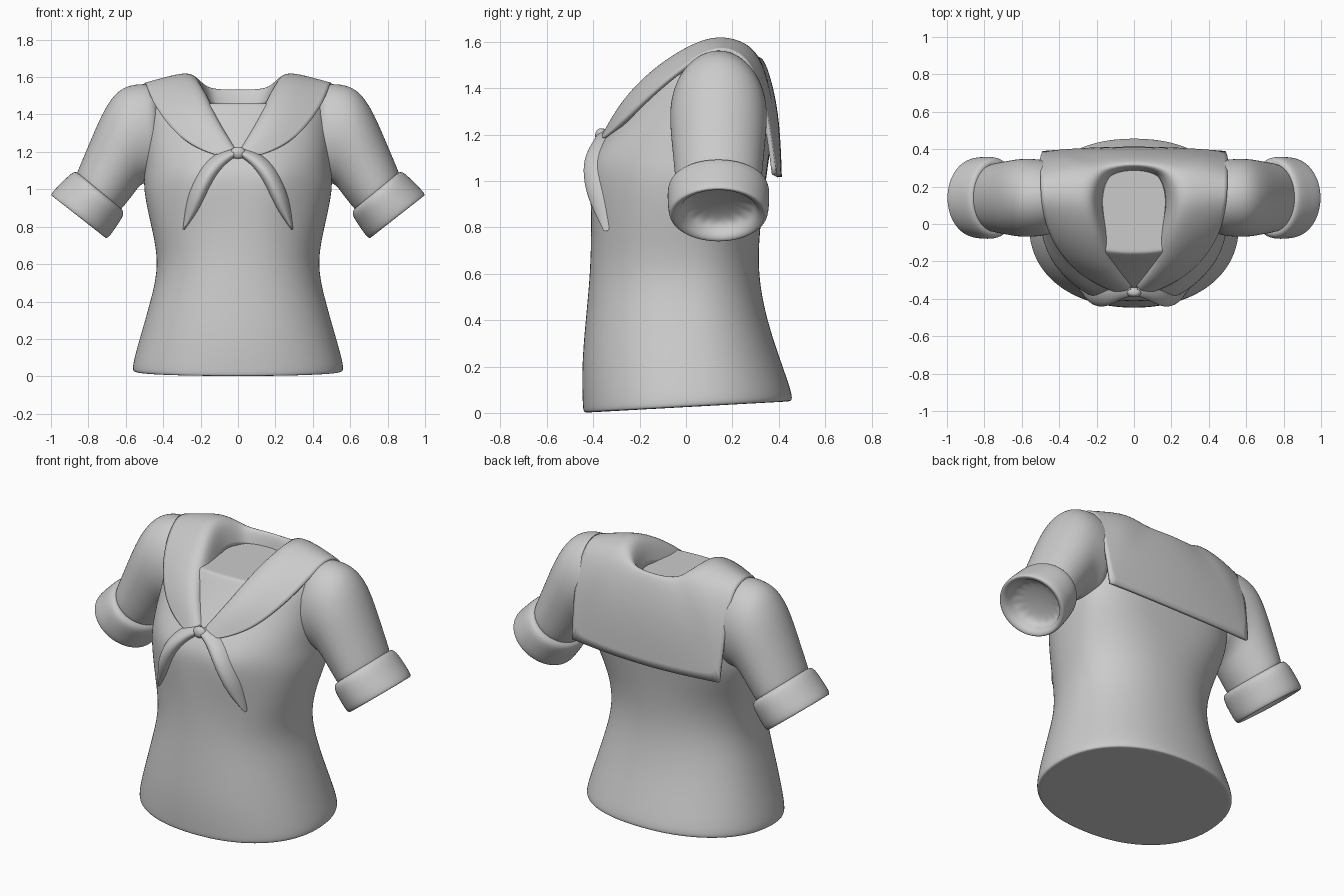
import bpy, bmesh, math
from math import sin, cos, tau

if "Cube" in bpy.data.objects:
    bpy.data.objects.remove(bpy.data.objects["Cube"])

GREY = (0.6, 0.6, 0.6, 1)
mat = bpy.data.materials.new("plain grey cloth")
mat.use_nodes = True
mat.diffuse_color = GREY
mat.node_tree.nodes["Principled BSDF"].inputs["Base Color"].default_value = GREY


def loft(name, rows, closed=False, caps=(False, False), mirror=False, thick=0, corner=None):
    """Skin rows of points into a smooth subdivided surface."""
    bm = bmesh.new()
    crease = bm.verts.layers.float.new("crease_vert")
    vs = [[bm.verts.new(p) for p in r] for r in rows]
    n = len(rows[0])
    for a, b in zip(vs, vs[1:]):
        for i in range(n if closed else n - 1):
            j = (i + 1) % n
            bm.faces.new((a[i], a[j], b[j], b[i]))
    for cap, ring in zip(caps, (vs[0], vs[-1])):
        if cap:
            bm.faces.new(ring)
    if corner:
        vs[corner[0]][corner[1]][crease] = 1.0
    bmesh.ops.recalc_face_normals(bm, faces=bm.faces)
    for f in bm.faces:
        f.smooth = True
    me = bpy.data.meshes.new(name)
    bm.to_mesh(me)
    bm.free()
    me.materials.append(mat)
    ob = bpy.data.objects.new(name, me)
    bpy.context.collection.objects.link(ob)
    if mirror:
        ob.modifiers.new("mirror", "MIRROR").merge_threshold = 0.002
    sub = ob.modifiers.new("smooth", "SUBSURF")
    sub.levels = sub.render_levels = 3
    if thick:
        sol = ob.modifiers.new("cloth", "SOLIDIFY")
        sol.thickness = thick
        sol.offset = -1


# Torso levels: height, half width, front, back
LEVELS = [(0, .565, -.445, .46), (.04, .567, -.448, .46), (.2, .525, -.452, .41),
          (.4, .47, -.435, .35), (.6, .422, -.415, .31), (.8, .465, -.41, .32),
          (1, .51, -.41, .345), (1.1, .5, -.405, .36), (1.2, .5, -.345, .37),
          (1.3, .5, -.27, .365), (1.4, .49, -.2, .345), (1.46, .46, -.16, .3)]


def level(z):
    for a, b in zip(LEVELS, LEVELS[1:]):
        if z <= b[0]:
            t = (z - a[0]) / (b[0] - a[0])
            return [p + (q - p) * t for p, q in zip(a, b)]
    return LEVELS[-1]


def middle(z):
    return .12 * min(max((z - .8) / .5, 0), 1)


def bust(x, z):
    return .03 * math.exp(-((abs(x) - .2) / .12) ** 2 - ((z - 1.04) / .12) ** 2)


def front_y(x, z):
    _, w, yf, _ = level(z)
    c = middle(z)
    return c - (c - yf) * (1 - min(abs(x) / w, 1) ** 2.2) ** (1 / 2.2) - bust(x, z)


def torso_ring(z, scale=1, n=32):
    _, w, yf, yb = level(z)
    c, ring = middle(z), []
    for i in range(n):
        a = tau * i / n
        back = sin(a) > 0
        e = 2 / (3 if back and z > .9 else 2.2)
        x = w * math.copysign(abs(cos(a)) ** e, cos(a)) * scale
        y = c + ((yb if back else yf) - c) * abs(sin(a)) ** e * scale
        if not back:
            y -= bust(x, z) * abs(sin(a)) * scale
        tilt = (.025 + .055 * y) * max(0, 1 - z / .4)
        ring.append((x, y, z + tilt))
    return ring


rings = [torso_ring(0, .5), torso_ring(0, .96)] + [torso_ring(l[0]) for l in LEVELS]
rings += [torso_ring(1.46, .95), torso_ring(1.46, .5)]
loft("torso", rings, closed=True, caps=(True, True))


# Sleeves and cuffs: each ring spans a top and an underside point, with a half depth
def tube(name, spans, caps, n=16):
    rows = []
    for tx, tz, bx, bz, h in spans:
        rows.append([((tx + bx) / 2 + (tx - bx) / 2 * cos(tau * i / n),
                      .14 + h * sin(tau * i / n),
                      (tz + bz) / 2 + (tz - bz) / 2 * cos(tau * i / n)) for i in range(n)])
    loft(name, rows, closed=True, caps=caps, mirror=True)


tube("sleeves", [(.4, 1.56, .4, 1.03, .19), (.52, 1.575, .47, 1.04, .21),
                 (.635, 1.55, .52, 1.02, .215), (.715, 1.44, .55, .98, .21),
                 (.78, 1.29, .58, .94, .2), (.86, 1.1, .615, .9, .19),
                 (.88, 1.05, .64, .87, .18)], (True, True))
tube("sleeve_cuffs", [(.84, 1.07, .64, .91, .17), (.865, 1.1, .615, .89, .2),
                      (.895, 1.09, .605, .86, .225), (.95, 1.035, .645, .8, .225),
                      (1.0, .985, .69, .735, .22), (1.005, .965, .71, .735, .205),
                      (.965, .96, .72, .77, .165), (.9, 1.0, .67, .83, .15)], (False, True))

# Sailor collar: stations from the front point over the shoulder to the back hem,
# each running from the neckline through the middle to the outer edge
STATIONS = [((.01, -.35, 1.215), (.05, -.365, 1.2), (.09, -.375, 1.17)),
            ((.07, -.3, 1.32), (.17, -.31, 1.3), (.27, -.29, 1.24)),
            ((.13, -.205, 1.44), (.25, -.215, 1.42), (.38, -.185, 1.35)),
            ((.17, -.08, 1.55), (.32, -.07, 1.53), (.46, -.05, 1.47)),
            ((.21, .05, 1.62), (.34, .07, 1.605), (.49, .08, 1.56)),
            ((.22, .14, 1.64), (.35, .17, 1.62), (.5, .17, 1.58)),
            ((.2, .23, 1.63), (.35, .29, 1.58), (.5, .28, 1.53)),
            ((.17, .28, 1.615), (.35, .36, 1.46), (.505, .355, 1.3)),
            ((.13, .3, 1.605), (.32, .385, 1.35), (.49, .39, 1.03)),
            ((.07, .315, 1.6), (.16, .4, 1.33), (.24, .41, 1.02)),
            ((0, .32, 1.6), (0, .405, 1.33), (0, .415, 1.015))]
rows = []
for s in STATIONS:
    x, y, z = s[0]
    wall = (x * .78, y + (.08 - y) * .15, z - .4 * (z - 1.21))
    rows.append((wall,) + s)
loft("sailor_collar", rows, mirror=True, thick=.02, corner=(8, 3))

# Scarf tails: inner and outer edges follow the chest, with a raised fold between
TAILS = [(.0, 1.18, .02, 1.225), (.06, 1.14, .1, 1.21), (.12, 1.07, .2, 1.13),
         (.17, .97, .26, 1.0), (.21, .88, .285, .9), (.285, .785, .295, .785)]
rows = []
for k, (xi, zi, xo, zo) in enumerate(TAILS):
    row = []
    for t, lift in ((0, -.015), (.12, .025), (.5, .045), (.88, .025), (1, -.015)):
        x, z = xi + (xo - xi) * t, zi + (zo - zi) * t
        row.append((x, front_y(x, z) - lift * (.5 if k == 5 else 1), z))
    rows.append(row)
loft("scarf_tails", rows, mirror=True)

# Scarf knot
rows = [[(.045 * sin(a) * cos(tau * i / 12), -.365 + .03 * sin(a) * sin(tau * i / 12),
          1.195 + .035 * cos(a)) for i in range(12)] for a in (.4, .9, 1.57, 2.24, 2.74)]
loft("scarf_knot", rows, closed=True, caps=(True, True))
